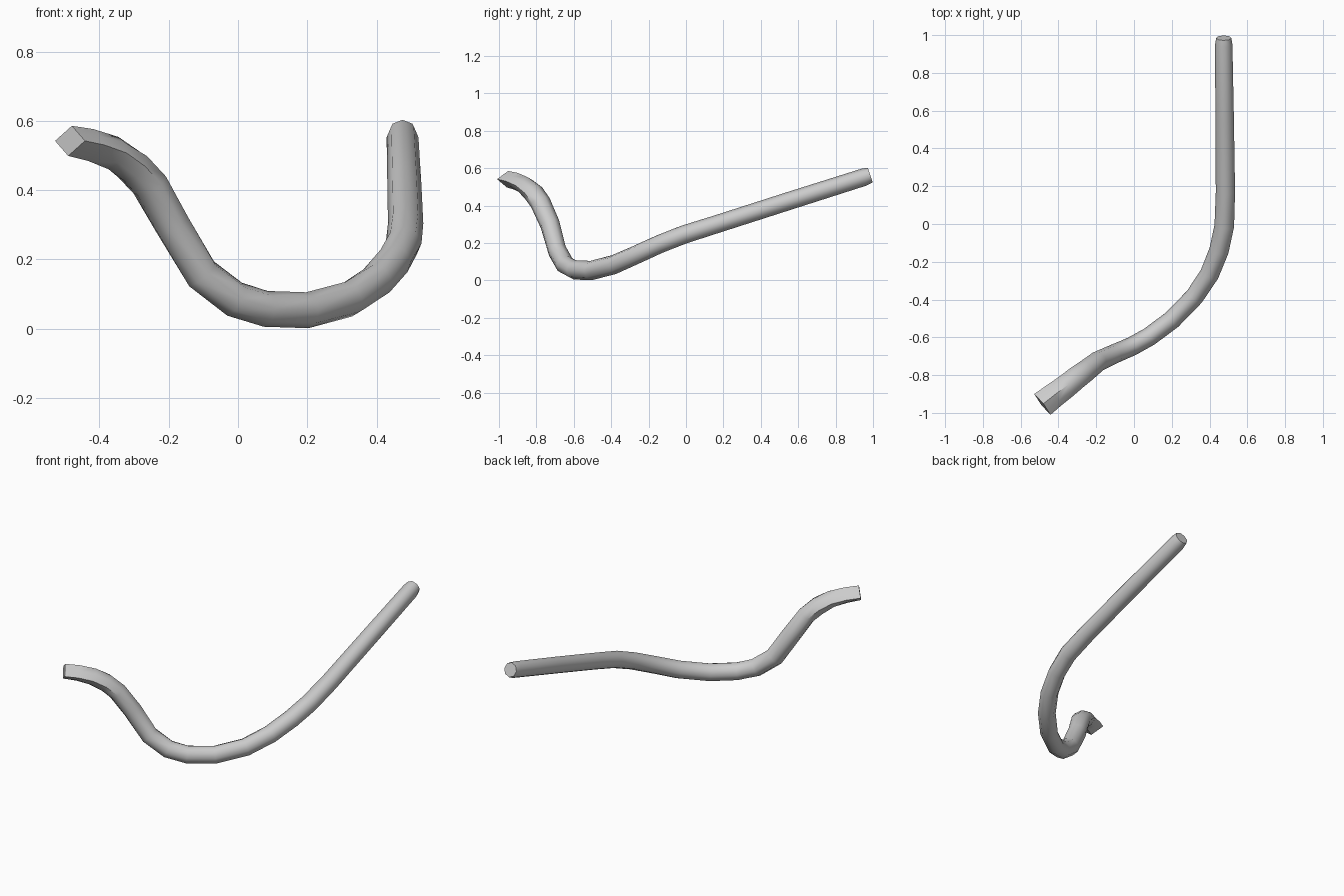
import bpy, bmesh, math
from mathutils import Vector

if "Cube" in bpy.data.objects:
    bpy.data.objects.remove(bpy.data.objects["Cube"])

SIDES = 8
# centre line of the bent rod: x, y, z, half width, half height
PATH = [
    (-.485, -.955, .542, .070, .044),
    (-.425, -.908, .530, .066, .047),
    (-.360, -.860, .507, .063, .050),
    (-.305, -.815, .468, .061, .051),
    (-.255, -.778, .415, .058, .052),
    (-.190, -.727, .300, .054, .053),
    (-.105, -.688, .158, .051, .053),
    (-.010, -.647, .085, .050, .053),
    (.080, -.597, .057, .050, .052),
    (.200, -.508, .053, .050, .052),
    (.320, -.385, .085, .050, .052),
    (.400, -.265, .138, .051, .050),
    (.450, -.140, .195, .052, .049),
    (.478, -.010, .246, .052, .049),
    (.484, .170, .303, .051, .048),
    (.480, .550, .425, .049, .048),
    (.475, .950, .552, .046, .047),
    (.475, .985, .564, .040, .041),
]

pts = [Vector(p[:3]) for p in PATH]
bm = bmesh.new()
rings = []
for i, p in enumerate(pts):
    t = (pts[min(i + 1, len(pts) - 1)] - pts[max(i - 1, 0)]).normalized()
    side = t.cross(Vector((0, 0, 1))).normalized()
    up = side.cross(t)
    w, h = PATH[i][3:]
    ring = []
    for k in range(SIDES):
        a = 2 * math.pi * k / SIDES
        c, s = math.cos(a), math.sin(a)
        # the left end tapers from round into a four-sided diamond
        d = 1 / (abs(c) + abs(s))
        f = max(0, 1 - i / 3)
        r = 1 + (d - 1) * f
        ring.append(bm.verts.new(p + side * (c * w * r) + up * (s * h * r)))
    rings.append(ring)

# skin and end caps
for a, b in zip(rings, rings[1:]):
    for k in range(SIDES):
        n = (k + 1) % SIDES
        bm.faces.new((a[k], a[n], b[n], b[k]))
bm.faces.new(rings[0])
bm.faces.new(rings[-1])
bmesh.ops.recalc_face_normals(bm, faces=bm.faces)

mesh = bpy.data.meshes.new("bent_rod")
bm.to_mesh(mesh)
bm.free()
rod = bpy.data.objects.new("bent_rod", mesh)
bpy.context.collection.objects.link(rod)
bpy.context.view_layer.objects.active = rod
rod.select_set(True)
bpy.ops.object.shade_smooth_by_angle(angle=math.radians(50))
